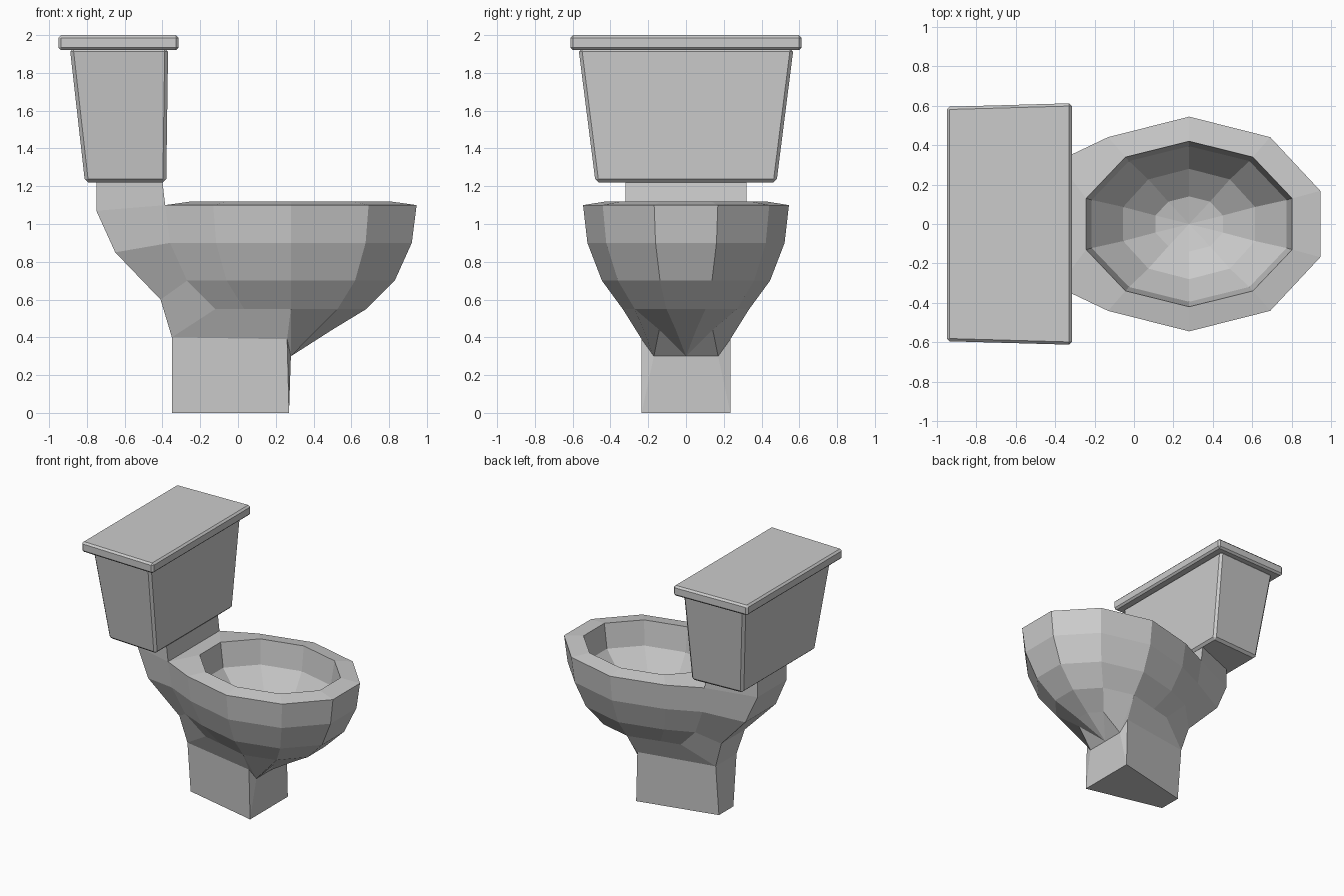
import bpy, bmesh
from math import sin, cos, radians

if "Cube" in bpy.data.objects:
    bpy.data.objects.remove(bpy.data.objects["Cube"])

CX = 0.28  # bowl centre


def finish(name, bm, bevel=0):
    bmesh.ops.recalc_face_normals(bm, faces=bm.faces)
    me = bpy.data.meshes.new(name)
    bm.to_mesh(me)
    bm.free()
    ob = bpy.data.objects.new(name, me)
    bpy.context.collection.objects.link(ob)
    if bevel:
        m = ob.modifiers.new("bevel", 'BEVEL')
        m.width, m.segments = bevel, 1
    return ob


def frustum(name, low, high, bevel):
    """Tapered box; each end is (z, back x, front x, back half-width, front half-width)."""
    bm = bmesh.new()
    ends = []
    for z, xb, xf, yb, yf in (low, high):
        ends.append([bm.verts.new(p) for p in
                     ((xb, -yb, z), (xf, -yf, z), (xf, yf, z), (xb, yb, z))])
    a, b = ends
    bm.faces.new(a)
    bm.faces.new(b)
    for i in range(4):
        j = (i + 1) % 4
        bm.faces.new((a[i], a[j], b[j], b[i]))
    return finish(name, bm, bevel)


def ring_point(i, rx, ry, z):
    a = radians(162 - 36 * i)
    return (CX + rx * cos(a), ry * sin(a), z)


# Cistern and lid
frustum("tank", (1.22, -0.81, -0.38, 0.455, 0.48), (1.93, -0.89, -0.37, 0.545, 0.57), 0.018)
frustum("tank_lid", (1.92, -0.95, -0.315, 0.595, 0.613), (2.0, -0.95, -0.315, 0.595, 0.613), 0.014)

# Bowl, neck and pedestal as one body
bm = bmesh.new()
V = bm.verts.new
F = bm.faces.new

# Outer levels: z, rx, ry, rear bowl half-width, then neck x, half-width, z
levels = [(1.10, 0.70, 0.545, 0.32, -0.75, 0.18, 1.07),
          (0.90, 0.673, 0.522, 0.31, -0.65, 0.19, 0.85),
          (0.70, 0.578, 0.445, 0.27, -0.41, 0.145, 0.60),
          (0.55, 0.42, 0.335, 0.235, -0.35, 0.13, 0.40)]
outer = []
for z, rx, ry, yb, nx, ny, nz in levels:
    pts = [ring_point(i, rx, ry, z) for i in range(10)]
    pts[0] = (pts[0][0], yb, z)
    pts[9] = (pts[9][0], -yb, z)
    pts += [(nx, -ny, nz), (nx, ny, nz)]
    outer.append([V(p) for p in pts])
for a, b in zip(outer, outer[1:]):
    for i in range(12):
        j = (i + 1) % 12
        F((a[i], a[j], b[j], b[i]))
top, low = outer[0], outer[-1]

# Rim and inside of the bowl
prev = top
for rx, ry, z in ((0.55, 0.42, 1.12), (0.52, 0.395, 0.93), (0.352, 0.28, 0.74), (0.18, 0.14, 0.63)):
    ring = [V(ring_point(i, rx, ry, z)) for i in range(10)]
    for i in range(10):
        j = (i + 1) % 10
        F((prev[i], prev[j], ring[j], ring[i]))
    prev = ring
drain = V((CX, 0, 0.60))
for i in range(10):
    F((prev[i], prev[(i + 1) % 10], drain))

# Top of the neck under the cistern
neck = [V(p) for p in ((-0.40, 0.32, 1.225), (-0.40, -0.32, 1.225),
                       (-0.75, -0.18, 1.225), (-0.75, 0.18, 1.225))]
base = [top[0], top[9], top[10], top[11]]
for i in range(4):
    j = (i + 1) % 4
    F((base[i], base[j], neck[j], neck[i]))
F(neck)

# Front underside of the bowl, closing to a point
pole = V((CX, 0, 0.30))
under = {2: V((CX, 0.17, 0.30)), 7: V((CX, -0.17, 0.30))}
for i in (3, 4, 5, 6):
    under[i] = V(ring_point(i, 0.23, 0.175, 0.44))
for i in range(2, 7):
    F((low[i], low[i + 1], under[i + 1], under[i]))
    F((under[i], under[i + 1], pole))

# Pedestal, narrow at the back
shoulder_l, shoulder_r = V((0.26, 0.235, 0.39)), V((0.26, -0.235, 0.39))
foot = [V(p) for p in ((0.27, 0.235, 0), (0.27, -0.235, 0), (-0.35, -0.09, 0), (-0.35, 0.09, 0))]
F((low[0], low[1], low[2], shoulder_l, low[11]))
F((low[9], low[8], low[7], shoulder_r, low[10]))
F((low[2], under[2], shoulder_l))
F((low[7], under[7], shoulder_r))
F((foot[0], shoulder_l, low[11], foot[3]))
F((foot[1], shoulder_r, low[10], foot[2]))
F((foot[2], foot[3], low[11], low[10]))
F((foot[0], under[2], shoulder_l))
F((foot[1], under[7], shoulder_r))
F((foot[0], foot[1], under[7], pole, under[2]))
F(foot)
finish("bowl_and_pedestal", bm)
